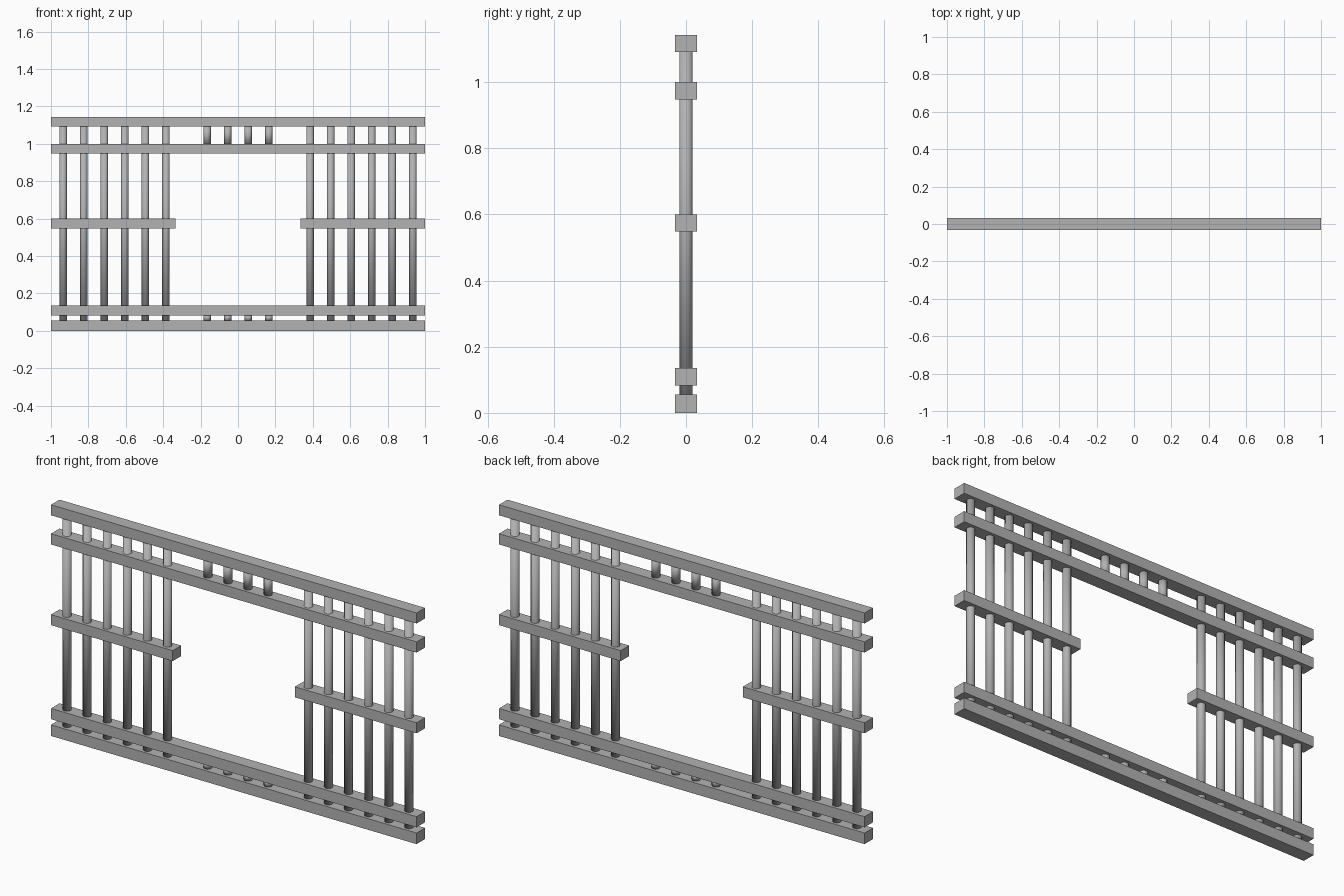
import bpy

if "Cube" in bpy.data.objects:
    bpy.data.objects.remove(bpy.data.objects["Cube"])

RAIL_DEPTH = 0.066
BAR_RADIUS = 0.02
STEP = 0.11

# darker grey than the default
grey = bpy.data.materials.new("dark_grey")
grey.diffuse_color = (0.45, 0.45, 0.45, 1)
grey.use_nodes = True
grey.node_tree.nodes["Principled BSDF"].inputs["Base Color"].default_value = grey.diffuse_color


def rail(name, x0, x1, z0, z1):
    bpy.ops.mesh.primitive_cube_add(size=1, location=((x0 + x1) / 2, 0, (z0 + z1) / 2))
    ob = bpy.context.object
    ob.name = name
    ob.scale = (x1 - x0, RAIL_DEPTH, z1 - z0)
    bpy.ops.object.transform_apply(location=False, rotation=False, scale=True)
    ob.data.materials.append(grey)


def bar(name, x, z0, z1):
    bpy.ops.mesh.primitive_cylinder_add(vertices=12, radius=BAR_RADIUS, depth=z1 - z0,
                                        location=(x, 0, (z0 + z1) / 2))
    ob = bpy.context.object
    ob.name = name
    # smooth all over: the ends are hidden against the rails
    bpy.ops.object.shade_smooth()
    ob.data.materials.append(grey)


# full-width rails
rail("bottom_rail", -1, 1, 0, 0.055)
rail("lower_rail", -1, 1, 0.083, 0.136)
rail("upper_rail", -1, 1, 0.947, 1.0)
rail("top_rail", -1, 1, 1.091, 1.143)

# short middle rails on either side of the opening
rail("middle_rail_left", -1, -0.334, 0.548, 0.6)
rail("middle_rail_right", 0.334, 1, 0.548, 0.6)

for side, label in ((-1, "left"), (1, "right")):
    # long bars beside the opening
    for k in range(3, 9):
        bar(f"long_bar_{label}", side * (k + 0.5) * STEP, 0.055, 1.091)
    # short spindles above and below the opening
    for k in range(2):
        x = side * (k + 0.5) * STEP
        bar(f"top_spindle_{label}", x, 1.0, 1.091)
        bar(f"bottom_spindle_{label}", x, 0.055, 0.083)
